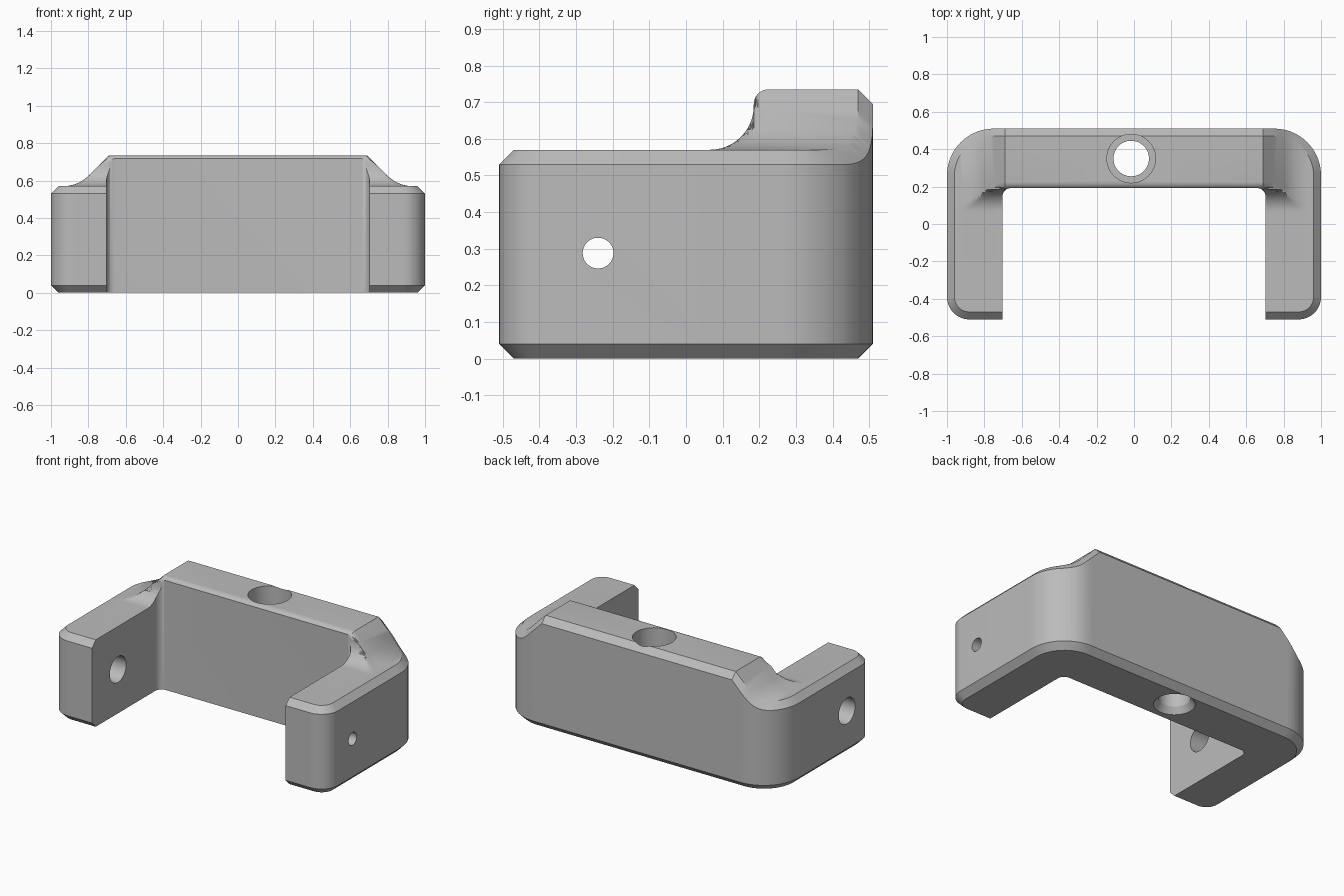
import bpy, bmesh, math
from mathutils import Vector

if "Cube" in bpy.data.objects:
    bpy.data.objects.remove(bpy.data.objects["Cube"])

LOW, HIGH, CH = 0.57, 0.735, 0.04      # arm height, back height, chamfer


def arc(cx, cy, r, a0, a1, n=14):
    return [(cx + r * math.cos(math.radians(a0 + (a1 - a0) * i / n)),
             cy + r * math.sin(math.radians(a0 + (a1 - a0) * i / n))) for i in range(n + 1)]


def outline(inset):
    """Outer rounded rectangle: small front corners, large back corners."""
    rf, rb, x, y = 0.12, 0.25, 1.0, 0.51
    f, b = rf - inset, rb - inset
    return (arc(x - rf, -y + rf, f, -90, 0) + arc(x - rb, y - rb, b, 0, 90)
            + arc(-x + rb, y - rb, b, 90, 180) + arc(-x + rf, -y + rf, f, 180, 270))


def loft(name, rings):
    """Closed solid through rings given as (points, z)."""
    bm = bmesh.new()
    loops = [[bm.verts.new((x, y, z)) for x, y in pts] for pts, z in rings]
    n = len(loops[0])
    for a, b in zip(loops, loops[1:]):
        for i in range(n):
            bm.faces.new((a[i], a[(i + 1) % n], b[(i + 1) % n], b[i]))
    bm.faces.new(loops[0][::-1])
    bm.faces.new(loops[-1])
    return bm


def to_object(name, bm):
    bmesh.ops.recalc_face_normals(bm, faces=bm.faces)
    me = bpy.data.meshes.new(name)
    bm.to_mesh(me)
    bm.free()
    ob = bpy.data.objects.new(name, me)
    bpy.context.collection.objects.link(ob)
    return ob


def step_y(y):
    """Side profile: concave sweep up to the back wall, then a rounded lip."""
    if y < 0.065:
        return LOW
    if y < 0.185:
        return 0.69 - math.sqrt(max(0, 0.12 ** 2 - (y - 0.065) ** 2))
    if y < 0.225:
        return 0.695 + math.sqrt(max(0, 0.04 ** 2 - (0.225 - y) ** 2))
    return HIGH


def ramp_x(x):
    """Front profile: 45 degree shoulder flowing into the arm top."""
    x = abs(x)
    if x < 0.69:
        return HIGH
    if x < 0.80:
        return HIGH - (x - 0.69)
    if x < 0.933:
        return LOW + 0.188 - math.sqrt(0.188 ** 2 - (0.933 - x) ** 2)
    return LOW


# Block with chamfered rims; the top is flat until the profile is applied
bm = loft("bracket", [(outline(CH), 0), (outline(0), CH), (outline(0), 1 - CH), (outline(CH), 1)])
xs = [0.69, 0.745, 0.80] + [0.80 + 0.133 * i / 9 for i in range(1, 10)]
ys = [0.065 + 0.12 * math.sin(math.radians(90 * i / 12)) for i in range(13)]
ys += [0.225 - 0.04 * math.cos(math.radians(15 * i)) for i in range(1, 7)]
cuts = [((s * x, 0, 0), (1, 0, 0)) for x in xs for s in (1, -1)] + [((0, y, 0), (0, 1, 0)) for y in ys]
for co, no in cuts:
    bmesh.ops.bisect_plane(bm, geom=bm.verts[:] + bm.edges[:] + bm.faces[:],
                           dist=1e-5, plane_co=co, plane_no=no)
for v in bm.verts:
    if v.co.z > 0.5:
        v.co.z += min(step_y(v.co.y), ramp_x(v.co.x)) - 1
bmesh.ops.triangulate(bm, faces=bm.faces[:])
body = to_object("bracket", bm)


def cut(bm):
    """Subtract a solid from the bracket."""
    tool = to_object("cutter", bm)
    tool.hide_render = True
    mod = body.modifiers.new("cut", 'BOOLEAN')
    mod.operation, mod.solver, mod.object = 'DIFFERENCE', 'EXACT', tool
    bpy.context.view_layer.objects.active = body
    bpy.ops.object.modifier_apply(modifier=mod.name)
    bpy.data.objects.remove(tool, do_unlink=True)


def round_cut(center, r0, r1, z0, z1, side=False):
    """Round cutter along z, or along x when side is set."""
    b = loft("cutter", [(arc(0, 0, r, 0, 352.5, 47), z) for r, z in ((r0, z0), (r1, z1))])
    for v in b.verts:
        c = v.co.copy()
        v.co = Vector(center) + (Vector((c.z, c.x, c.y)) if side else c)
    cut(b)


# Slot between the arms
slot = [(-0.703, -0.8), (0.703, -0.8)] + arc(0.658, 0.147, 0.045, 0, 90, 8) + arc(-0.658, 0.147, 0.045, 90, 180, 8)
cut(loft("cutter", [(slot, -0.3), (slot, 1.2)]))

# Vertical hole with counterbore above and countersink below
hole = (-0.015, 0.35, 0)
round_cut(hole, 0.095, 0.095, -0.2, 1.2)
round_cut(hole, 0.13, 0.13, 0.45, 1.2)
round_cut(hole, 0.15, 0.095, -0.04, 0.04)

# Cross holes: small in the right arm, large in the left arm
round_cut((0, -0.24, 0.288), 0.042, 0.042, 0.5, 1.2, True)
round_cut((0, -0.24, 0.288), 0.085, 0.085, -1.2, -0.5, True)

# Material and shading
mat = bpy.data.materials.new("grey")
mat.diffuse_color = (0.5, 0.5, 0.5, 1)
mat.use_nodes = True
mat.node_tree.nodes["Principled BSDF"].inputs["Base Color"].default_value = mat.diffuse_color
body.data.materials.clear()
body.data.materials.append(mat)
for p in body.data.polygons:
    p.material_index = 0
bpy.ops.object.select_all(action='DESELECT')
body.select_set(True)
bpy.context.view_layer.objects.active = body
bpy.ops.object.shade_smooth_by_angle(angle=math.radians(30))
